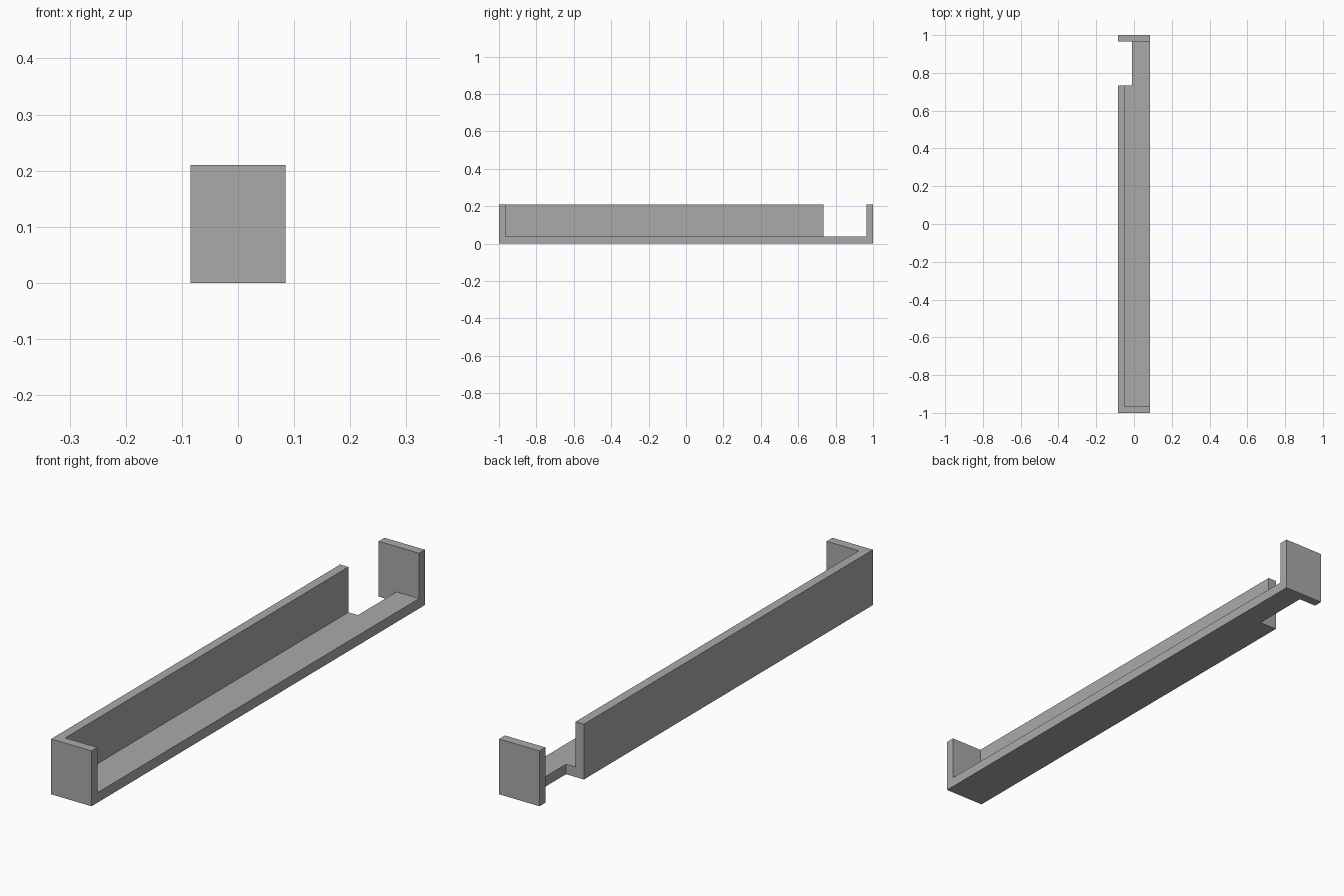
import bpy
import bmesh
from mathutils import Vector

default = bpy.data.objects.get("Cube")
if default:
    bpy.data.objects.remove(default, do_unlink=True)

HALF_W, HALF_L, HEIGHT = 0.085, 1.0, 0.21
WALL, FLOOR = 0.035, 0.038
OVER = 0.1  # cutters overshoot the open sides

grey = bpy.data.materials.new("plain grey")
grey.use_nodes = True
color = (0.4, 0.4, 0.4, 1)
grey.diffuse_color = color
grey.node_tree.nodes["Principled BSDF"].inputs["Base Color"].default_value = color


def box(name, low, high):
    """Box between two opposite corners."""
    low, high = Vector(low), Vector(high)
    bm = bmesh.new()
    bmesh.ops.create_cube(bm, size=1)
    bmesh.ops.scale(bm, vec=high - low, verts=bm.verts)
    bmesh.ops.translate(bm, vec=(low + high) / 2, verts=bm.verts)
    mesh = bpy.data.meshes.new(name)
    bm.to_mesh(mesh)
    bm.free()
    mesh.materials.append(grey)
    obj = bpy.data.objects.new(name, mesh)
    bpy.context.collection.objects.link(obj)
    return obj


def cut(target, cutter):
    """Subtract the cutter, then discard it."""
    cutter.hide_render = True
    mod = target.modifiers.new(cutter.name, "BOOLEAN")
    mod.operation = "DIFFERENCE"
    mod.solver = "EXACT"
    mod.object = cutter
    bpy.context.view_layer.objects.active = target
    bpy.ops.object.modifier_apply(modifier=mod.name)
    bpy.data.objects.remove(cutter, do_unlink=True)


# Solid block that becomes the floor, one side wall and two end walls
tray = box("open_sided_tray", (-HALF_W, -HALF_L, 0), (HALF_W, HALF_L, HEIGHT))

# Channel open at the top and on the left side
inner_end = HALF_L - WALL
cut(tray, box("channel_cutter", (WALL - HALF_W, -inner_end, FLOOR),
              (HALF_W + OVER, inner_end, HEIGHT + OVER)))

# Gap through the side wall and part of the floor near the back end
cut(tray, box("gap_cutter", (-HALF_W - OVER, 0.734, -OVER),
              (-0.01, inner_end, HEIGHT + OVER)))
